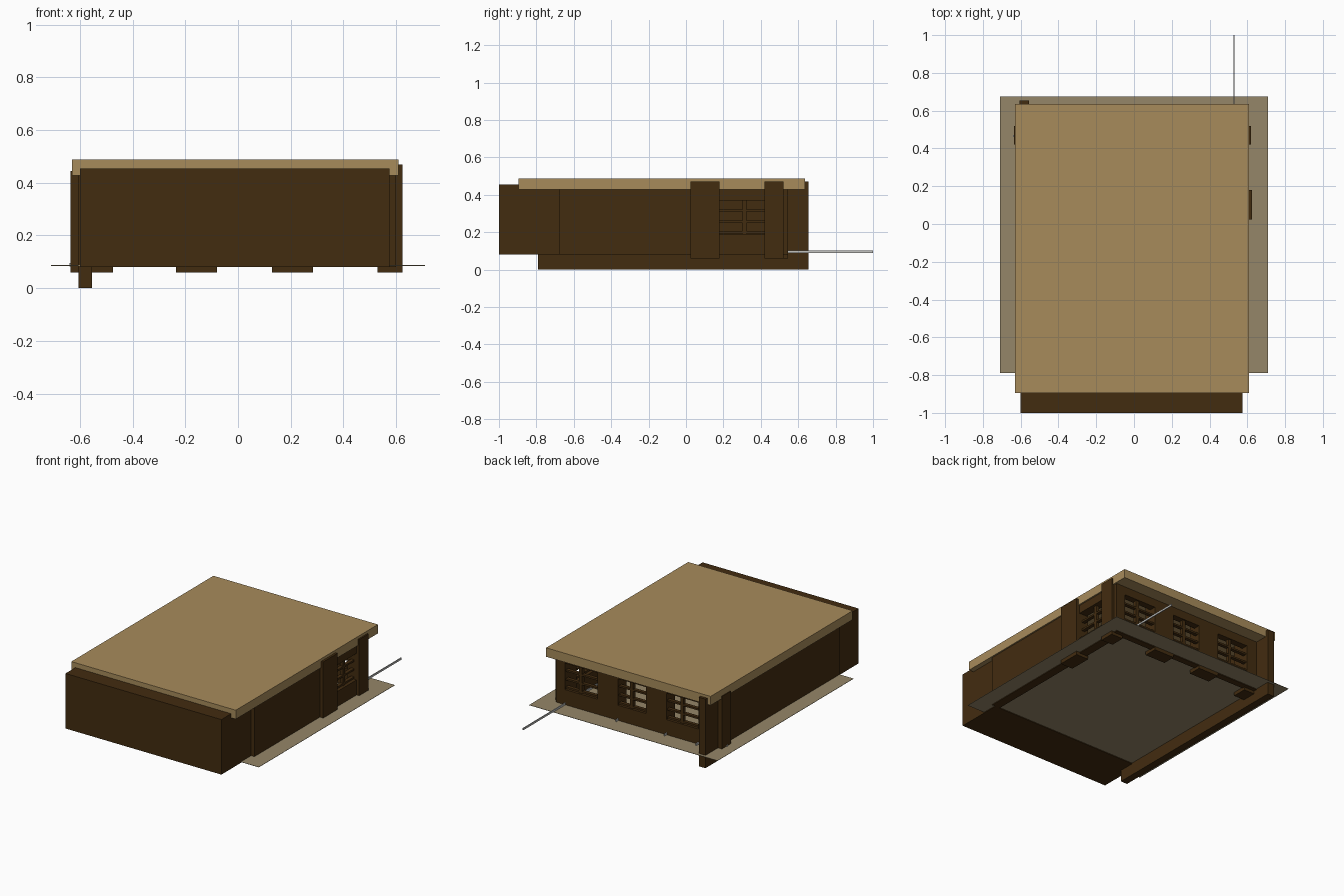
import bpy
from mathutils import Matrix

cube = bpy.data.objects.get("Cube")
if cube:
    bpy.data.objects.remove(cube, do_unlink=True)


def material(name, rgb):
    m = bpy.data.materials.new(name)
    m.use_nodes = True
    m.diffuse_color = (*rgb, 1)
    m.node_tree.nodes["Principled BSDF"].inputs["Base Color"].default_value = (*rgb, 1)
    return m


BROWN = material("dark brown timber", (0.055, 0.025, 0.005))
TAN = material("tan roof", (0.39, 0.26, 0.105))
FLOOR = material("olive floor", (0.30, 0.24, 0.14))
STEEL = material("pale steel", (0.55, 0.55, 0.53))


def box(name, x, y, z, mat=BROWN):
    """Box from its (low, high) span on each axis."""
    spans = (x, y, z)
    bpy.ops.mesh.primitive_cube_add(size=1)
    ob = bpy.context.object
    ob.name = name
    mid = [(a + b) / 2 for a, b in spans]
    size = [b - a for a, b in spans]
    ob.data.transform(Matrix.Translation(mid) @ Matrix.Diagonal((*size, 1)))
    ob.data.materials.append(mat)
    return ob


def wall_box(name, axis, along, across, z):
    """Box running along x or y."""
    return box(name, along, across, z) if axis == "x" else box(name, across, along, z)


def window_bay(name, axis, along, across):
    """Sill, lintel and a grid of bars filling one bay between piers."""
    a, b = along
    lo, hi = across
    wall_box(name + "_sill", axis, along, across, (0.08, 0.19))
    wall_box(name + "_lintel", axis, along, across, (0.37, 0.44))
    bars = ((lo + hi) / 2 - 0.012, (lo + hi) / 2 + 0.012)
    mid = a + (b - a) * 0.55
    wall_box(name + "_mullion", axis, (mid - 0.011, mid + 0.011), bars, (0.19, 0.37))
    for i, z in enumerate((0.2, 0.256, 0.316)):
        wall_box(f"{name}_rail_{i}", axis, along, bars, (z - 0.006, z + 0.006))


# Roof and floor sheet
box("roof", (-0.63, 0.61), (-0.895, 0.635), (0.427, 0.488), TAN)
box("floor_sheet", (-0.71, 0.71), (-0.79, 0.675), (0.085, 0.087), FLOOR)

# Front block and long side walls
box("front_block", (-0.6, 0.575), (-1, -0.68), (0.08, 0.455))
box("right_wall_slab", (-0.605, -0.555), (-0.79, 0.655), (0, 0.47))
box("left_wall", (0.54, 0.6), (-0.68, 0.03), (0.08, 0.44))

# Piers along the left side and the back
box("left_pier", (0.53, 0.625), (0.025, 0.18), (0.06, 0.47))
box("left_corner_pier", (0.53, 0.62), (0.42, 0.52), (0.06, 0.47))
box("right_corner_pier", (-0.635, -0.475), (0.42, 0.52), (0.06, 0.445))
for side, x in (("right", (-0.235, -0.08)), ("left", (0.13, 0.285))):
    box(f"back_pier_{side}", x, (0.455, 0.545), (0.06, 0.44))

# Back corner returns close the wall beside the outer windows
box("back_return_left", (0.53, 0.6), (0.5, 0.545), (0.08, 0.44))
box("back_return_right", (-0.56, -0.475), (0.5, 0.545), (0.08, 0.44))

# Windows
window_bay("left_window", "y", (0.18, 0.42), (0.54, 0.6))
for i, x in enumerate(((-0.475, -0.235), (-0.08, 0.13), (0.285, 0.53))):
    window_bay(f"back_window_{i}", "x", x, (0.5, 0.545))

# Steel rod and small stubs
box("long_rod", (0.526, 0.532), (0.15, 1), (0.088, 0.101), STEEL)
box("side_stub", (-0.64, -0.6), (0.46, 0.472), (0.083, 0.095), STEEL)
for i, x in enumerate((0.13, -0.235, -0.475)):
    box(f"back_stub_{i}", (x - 0.003, x + 0.003), (0.52, 0.57), (0.088, 0.101), STEEL)
